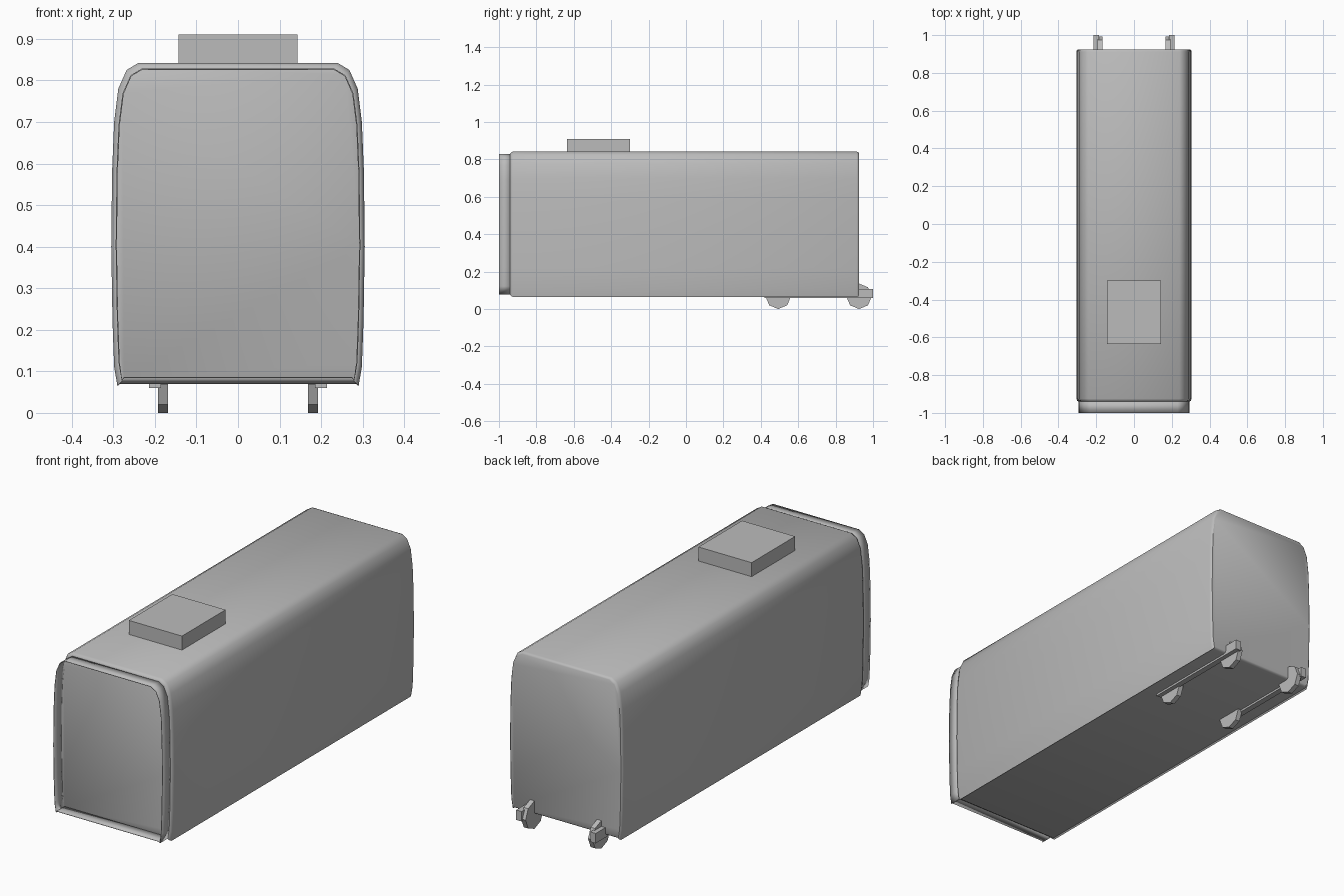
import bpy, bmesh, math

cube = bpy.data.objects.get("Cube")
if cube:
    bpy.data.objects.remove(cube, do_unlink=True)

grey = bpy.data.materials.new("plain_grey")
grey.use_nodes = True
colour = (0.5, 0.5, 0.5, 1)
grey.diffuse_color = colour
grey.node_tree.nodes["Principled BSDF"].inputs["Base Color"].default_value = colour

# Right half of the carriage cross-section, from floor to roof (x, z)
HALF = [(0.284, 0.07), (0.29, 0.064), (0.298, 0.11), (0.302, 0.22), (0.305, 0.40),
        (0.303, 0.58), (0.298, 0.70), (0.288, 0.78), (0.268, 0.825), (0.24, 0.842)]
PROFILE = HALF + [(-x, z) for x, z in reversed(HALF)]
MID = 0.455


def finish(name, bm, smooth=False):
    bmesh.ops.recalc_face_normals(bm, faces=bm.faces)
    mesh = bpy.data.meshes.new(name)
    bm.to_mesh(mesh)
    bm.free()
    mesh.materials.append(grey)
    obj = bpy.data.objects.new(name, mesh)
    bpy.context.collection.objects.link(obj)
    if smooth:
        bpy.ops.object.select_all(action="DESELECT")
        obj.select_set(True)
        bpy.context.view_layer.objects.active = obj
        bpy.ops.object.shade_smooth_by_angle(angle=math.radians(35))
    return obj


def loft(name, stations, caps):
    """Skin the profile through (y, x scale, z scale) stations."""
    bm = bmesh.new()
    rings = [[bm.verts.new((x * sx, y, MID + (z - MID) * sz)) for x, z in PROFILE]
             for y, sx, sz in stations]
    n = len(PROFILE)
    for a, b in zip(rings, rings[1:]):
        for i in range(n):
            j = (i + 1) % n
            bm.faces.new((a[i], a[j], b[j], b[i]))
    if caps:
        bm.faces.new(rings[0])
        bm.faces.new(rings[-1])
    return finish(name, bm, True)


def box(name, low, high):
    bm = bmesh.new()
    bmesh.ops.create_cube(bm, size=1)
    for v in bm.verts:
        v.co = [(a + b) / 2 + c * (b - a) for a, b, c in zip(low, high, v.co)]
    return finish(name, bm)


def wheel(name, x, y):
    r = 0.068
    bm = bmesh.new()
    sides = []
    for dx in (-0.012, 0.012):
        sides.append([bm.verts.new((x + dx, y + r * math.sin(k * math.pi / 4),
                                    r - r * math.cos(k * math.pi / 4))) for k in range(8)])
    a, b = sides
    bm.faces.new(a)
    bm.faces.new(b)
    for i in range(8):
        j = (i + 1) % 8
        bm.faces.new((a[i], a[j], b[j], b[i]))
    return finish(name, bm)


# Carriage body with softened ends
loft("carriage_body", [(-0.94, 0.965, 0.97), (-0.936, 0.985, 0.985), (-0.925, 1, 1),
                       (0.912, 1, 1), (0.921, 0.99, 0.99), (0.925, 0.975, 0.975)], True)

# Open gangway collar at the front
collar = loft("gangway_collar", [(-1.0, 0.965, 0.965), (-0.935, 0.965, 0.965)], False)
wall = collar.modifiers.new("thin_wall", "SOLIDIFY")
wall.thickness = 0.003

# Roof unit
box("roof_unit", (-0.143, -0.635, 0.83), (0.143, -0.3, 0.91))

# Bogie shared with the next carriage: wheels and side beams
for side, s in (("left", 1), ("right", -1)):
    for place, y in (("middle", 0.493), ("rear", 0.925)):
        wheel(f"{side}_{place}_wheel", s * 0.18, y)
    xs = sorted((s * 0.185, s * 0.214))
    box(f"{side}_bogie_beam", (xs[0], 0.42, 0.06), (xs[1], 1.0, 0.108))
